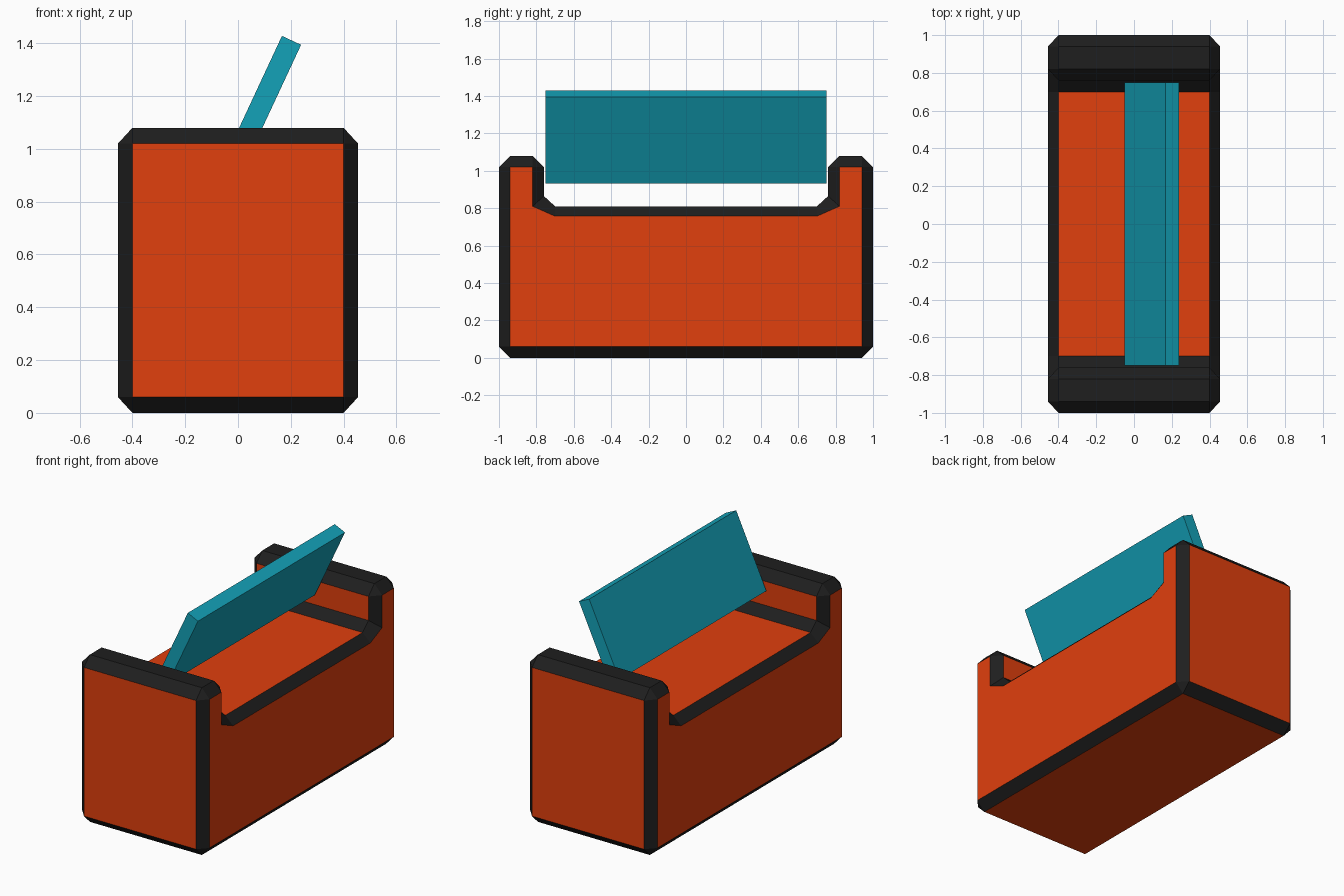
import bpy, bmesh, math

if "Cube" in bpy.data.objects:
    bpy.data.objects.remove(bpy.data.objects["Cube"])


def material(name, color):
    m = bpy.data.materials.new(name)
    m.diffuse_color = (*color, 1)
    m.use_nodes = True
    m.node_tree.nodes["Principled BSDF"].inputs["Base Color"].default_value = m.diffuse_color
    return m


ORANGE = material("orange", (0.75, 0.05, 0.004))
BLACK = material("black", (0.013, 0.013, 0.013))
TEAL = material("teal", (0.007, 0.36, 0.48))


def add_object(name, bm, mats):
    bmesh.ops.recalc_face_normals(bm, faces=bm.faces)
    me = bpy.data.meshes.new(name)
    bm.to_mesh(me)
    bm.free()
    for m in mats:
        me.materials.append(m)
    ob = bpy.data.objects.new(name, me)
    bpy.context.collection.objects.link(ob)
    return ob


# Half profiles (y, z): outer skin, and the inset side panel matching it point by point
skin = [(0.94, 0), (1, 0.06), (1, 1.02), (0.94, 1.08), (0.82, 1.08),
        (0.76, 1.02), (0.76, 0.865), (0.70, 0.81)]
side = [(0.94, 0.06), (0.94, 0.06), (0.94, 1.02), (0.94, 1.02), (0.82, 1.02),
        (0.82, 1.02), (0.82, 0.81), (0.70, 0.757)]


def full(half):
    return half + [(-y, z) for y, z in reversed(half)]


# Bench body: four loops across x, bridged into orange panels and black chamfers
bm = bmesh.new()
loops = [[bm.verts.new((x, y, z)) for y, z in full(prof)]
         for x, prof in ((-0.455, side), (-0.40, skin), (0.40, skin), (0.455, side))]
n = len(loops[0])
half_orange = {1, 5}                     # end wall and inner arm wall
orange = half_orange | {n - 2 - i for i in half_orange} | {7, n - 1}  # plus seat, underside
for a, b in zip(loops, loops[1:]):
    for i in range(n):
        j = (i + 1) % n
        f = bm.faces.new((a[i], a[j], b[j], b[i]))
        f.material_index = 0 if a is loops[1] and i in orange else 1
for loop in (loops[0], loops[3]):
    bm.faces.new(loop).material_index = 0
bmesh.ops.remove_doubles(bm, verts=bm.verts, dist=1e-4)
add_object("bench_body", bm, (ORANGE, BLACK))

# Tilted backrest panel
bm = bmesh.new()
bmesh.ops.create_cube(bm, size=1)
bmesh.ops.scale(bm, vec=(0.08, 1.50, 0.51), verts=bm.verts)
back = add_object("backrest", bm, (TEAL,))
back.rotation_euler = (0, math.radians(25), 0)
back.location = (0.095, 0, 1.18)
